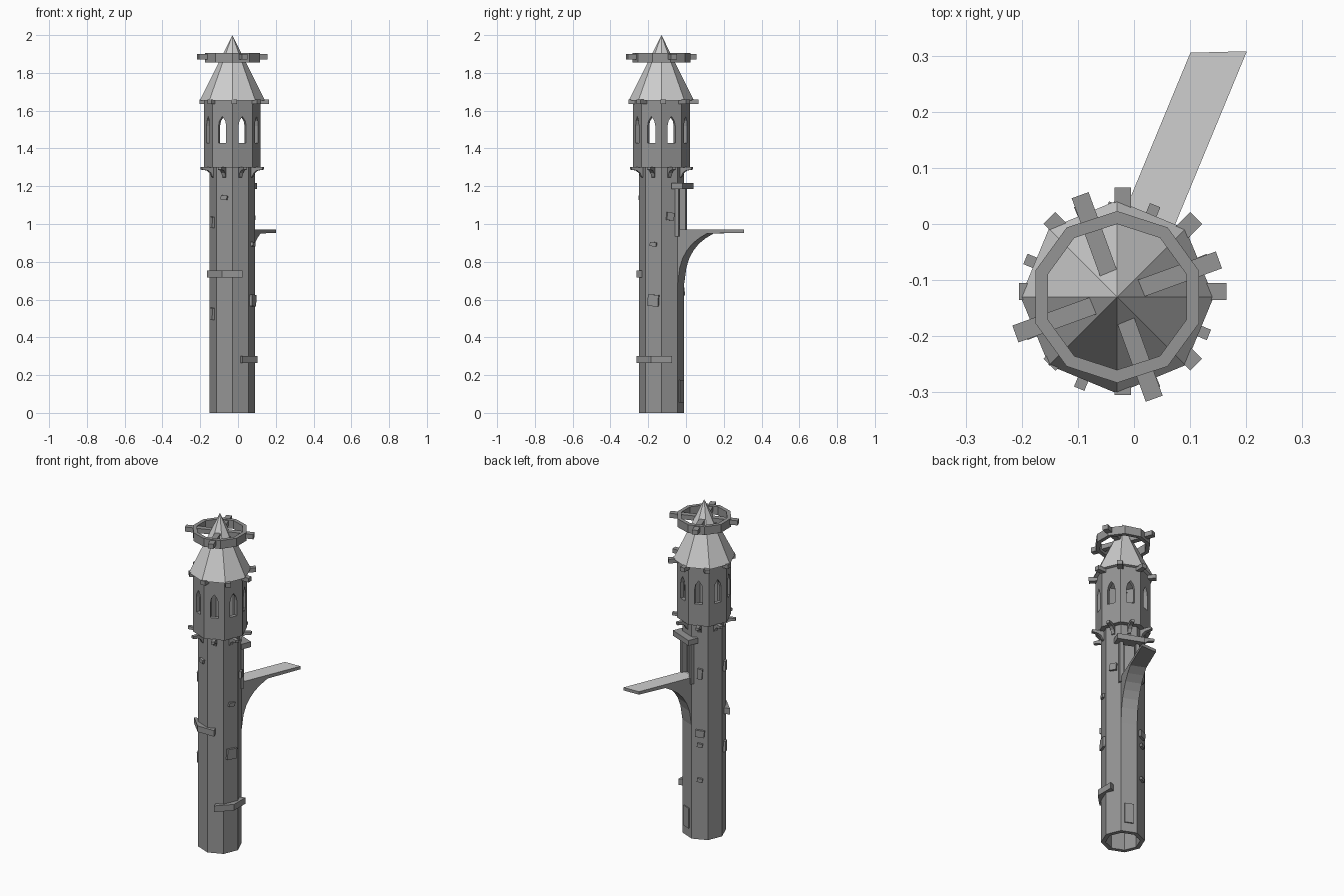
import bpy, bmesh, math
from mathutils import Vector, Matrix

if "Cube" in bpy.data.objects:
    bpy.data.objects.remove(bpy.data.objects["Cube"], do_unlink=True)

CENTRE = Vector((-0.03, -0.13, 0))
FACES = [22.5 + 45 * k for k in range(8)]


def make_material(name, value):
    m = bpy.data.materials.new(name)
    m.use_nodes = True
    colour = (value, value, value, 1)
    m.diffuse_color = colour
    m.node_tree.nodes["Principled BSDF"].inputs["Base Color"].default_value = colour
    return m


STONE = make_material("grey stone", 0.3)
PALE = make_material("pale slate", 0.62)


def finish(bm, name, *mats):
    bmesh.ops.recalc_face_normals(bm, faces=bm.faces)
    me = bpy.data.meshes.new(name)
    bm.to_mesh(me)
    bm.free()
    ob = bpy.data.objects.new(name, me)
    bpy.context.collection.objects.link(ob)
    for m in mats or (STONE,):
        me.materials.append(m)
    return ob


def polar(angle, r, z=0, side=0):
    """Point at a distance r along a direction, shifted sideways."""
    a = math.radians(angle)
    return CENTRE + Vector((r * math.cos(a) + side * math.sin(a),
                            r * math.sin(a) - side * math.cos(a), z))


def lathe(name, profile, sides, start=0, sweep=None, closed=True):
    """Turn a closed (radius, height) outline into a faceted ring or arc."""
    bm = bmesh.new()
    steps = sides if sweep is None else sweep + 1
    rings = [[bm.verts.new(polar(start + 360 * i / sides, r, z)) for r, z in profile]
             for i in range(steps)]
    n = len(profile)
    for i in range(steps if sweep is None else sweep):
        a, b = rings[i], rings[(i + 1) % steps]
        for j in range(n):
            k = (j + 1) % n
            bm.faces.new((a[j], a[k], b[k], b[j]))
    if sweep is not None:
        bm.faces.new(rings[0])
        bm.faces.new(rings[-1])
    return finish(bm, name)


def prism(name, angle, r0, r1, outline):
    """Extrude a (side, height) outline outwards along a direction."""
    bm = bmesh.new()
    a = [bm.verts.new(polar(angle, r0, z, s)) for s, z in outline]
    b = [bm.verts.new(polar(angle, r1, z, s)) for s, z in outline]
    bm.faces.new(a)
    bm.faces.new(b)
    for i in range(len(a)):
        j = (i + 1) % len(a)
        bm.faces.new((a[i], a[j], b[j], b[i]))
    return finish(bm, name)


def block(name, angle, r0, r1, width, z0, z1, side=0, lean=0):
    w = width / 2
    return prism(name, angle, r0, r1, [(side - w, z0), (side + w, z0 + lean),
                                       (side + w - lean, z1), (side - w - lean, z1 - lean)])


def cut(target, cutter):
    cutter.hide_render = True
    cutter.hide_set(True)
    mod = target.modifiers.new("opening", "BOOLEAN")
    mod.object = cutter
    mod.solver = "EXACT"


# Hollow shaft and lantern chamber
shaft = lathe("tower_shaft", [(0.12, 0), (0.12, 1.32), (0.095, 1.32), (0.095, 0)], 8)
chamber = lathe("lantern_chamber", [(0.15, 1.3), (0.15, 1.66), (0.125, 1.66),
                                    (0.125, 1.32), (0.09, 1.32), (0.09, 1.3)], 8)

# Pointed lantern windows
arch = [(-0.022, 1.43), (0.022, 1.43), (0.022, 1.52), (0.017, 1.545), (0, 1.57),
        (-0.017, 1.545), (-0.022, 1.52)]
for i, a in enumerate(FACES):
    cut(chamber, prism(f"window_cutter_{i}", a, 0.09, 0.17, arch))

# Conical roof
bm = bmesh.new()
bmesh.ops.create_cone(bm, cap_ends=True, segments=8, radius1=0.172, radius2=0, depth=0.345,
                      matrix=Matrix.Translation(CENTRE + Vector((0, 0, 1.8275))))
bmesh.ops.remove_doubles(bm, verts=bm.verts, dist=0.0001)
finish(bm, "roof", PALE)

# Eave beam ends
for i in range(8):
    beam = block(f"eave_beam_{i}", 45 * i, 0.13, 0.185, 0.03, 1.635, 1.66)
    beam.location = (0.01, 0.01, 0)

# Crown ring with four spokes
lathe("crown_ring", [(0.153, 1.855), (0.153, 1.905), (0.13, 1.905), (0.13, 1.855)], 10, 18)
for i in range(4):
    block(f"crown_spoke_{i}", 20 + 90 * i, 0.045, 0.193, 0.032, 1.872, 1.9)

# Curved brackets under the chamber
curve = [(0.105, 1.245), (0.117, 1.25), (0.126, 1.27), (0.143, 1.283), (0.177, 1.288),
         (0.177, 1.303), (0.105, 1.303)]
for i, a in enumerate(FACES):
    bm = bmesh.new()
    f = bm.faces.new([bm.verts.new(polar(a, r, z, -0.01)) for r, z in curve])
    ext = bmesh.ops.extrude_face_region(bm, geom=[f])
    shift = polar(a, 0, 0, 0.02) - CENTRE
    bmesh.ops.translate(bm, vec=shift, verts=[v for v in ext["geom"]
                                              if isinstance(v, bmesh.types.BMVert)])
    finish(bm, f"bracket_{i}")

# Projecting walkway on an arched support
WALK = 67.5
under = [(0.105, 0.65), (0.114, 0.7), (0.124, 0.77), (0.141, 0.82), (0.165, 0.86),
         (0.195, 0.895), (0.235, 0.925), (0.28, 0.95)]
bm = bmesh.new()
sides = []
for s, end in ((-0.046, 0.452), (0.046, 0.493)):
    pts = under + [(end, 0.953), (end, 0.971), (0.105, 0.971)]
    sides.append([bm.verts.new(polar(WALK, r, z, s)) for r, z in pts])
for i in range(len(sides[0])):
    j = (i + 1) % len(sides[0])
    bm.faces.new((sides[0][i], sides[0][j], sides[1][j], sides[1][i]))
for s in sides:
    bm.faces.new(s)
walkway = finish(bm, "walkway", STONE, PALE)
for p in walkway.data.polygons:
    p.material_index = int(p.normal.z > 0.9)

# Doorway with posts and lintel
cut(shaft, block("door_cutter", WALK, 0.06, 0.2, 0.07, 0.971, 1.19))
for label, s in (("left", -0.046), ("right", 0.046)):
    block(f"door_post_{label}", WALK, 0.1, 0.122, 0.02, 0.935, 1.19, s)
block("door_lintel", WALK, 0.09, 0.152, 0.157, 1.185, 1.217)

# Bands wrapped round the corners
for name, z0, z1, start in (("upper_band", 0.717, 0.753, 202.5), ("lower_band", 0.263, 0.3, 292.5)):
    lathe(name, [(0.144, z0), (0.144, z1), (0.11, z1), (0.11, z0)], 8, start, 2)

# Protruding wall stones: direction, height, width, tallness
stones = [(247.5, 1.14, 0.035, 0.026), (202.5, 1.01, 0.04, 0.06), (202.5, 0.525, 0.04, 0.065),
          (337.5, 0.893, 0.036, 0.026), (337.5, 0.595, 0.06, 0.065), (22.5, 1.04, 0.04, 0.045),
          (112.5, 0.64, 0.05, 0.045), (112.5, 0.57, 0.03, 0.025), (112.5, 0.36, 0.03, 0.025),
          (112.5, 1.0, 0.028, 0.065)]
for i, (a, z, w, h) in enumerate(stones):
    block(f"wall_stone_{i}", a, 0.1, 0.124, w, z - h / 2, z + h / 2, 0, 0.004)

# Framed slab near the foot
block("foot_slab", WALK, 0.1, 0.118, 0.05, 0.055, 0.175)
